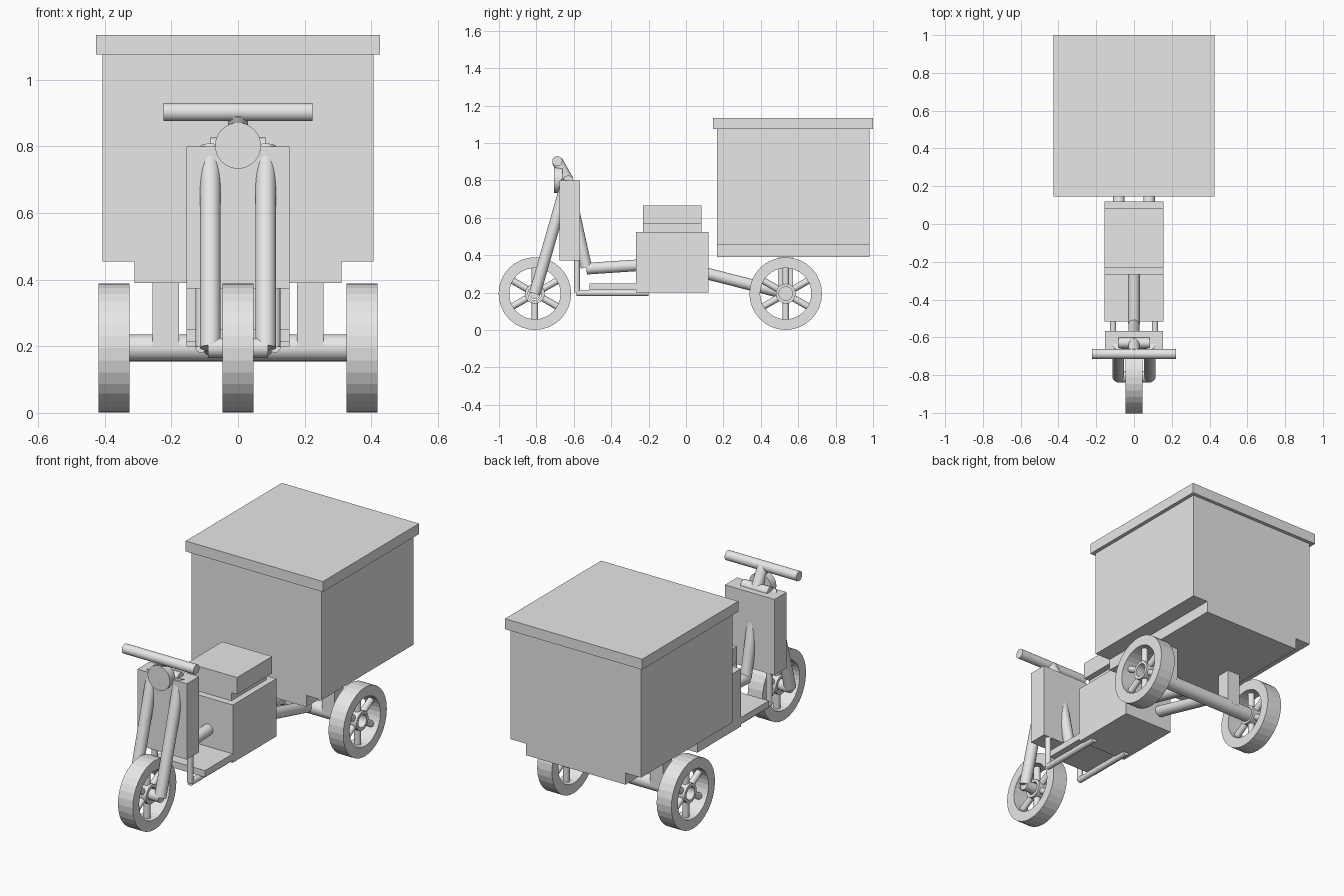
import bpy, bmesh, math
from mathutils import Vector, Matrix

cube = bpy.data.objects.get("Cube")
if cube:
    bpy.data.objects.remove(cube, do_unlink=True)

grey = bpy.data.materials.new("light_grey")
grey.use_nodes = True
grey.diffuse_color = (0.8, 0.8, 0.8, 1)
grey.node_tree.nodes["Principled BSDF"].inputs["Base Color"].default_value = (0.8, 0.8, 0.8, 1)


def finish(name, bm, smooth_angle=0):
    bmesh.ops.recalc_face_normals(bm, faces=bm.faces)
    mesh = bpy.data.meshes.new(name)
    bm.to_mesh(mesh)
    bm.free()
    mesh.materials.append(grey)
    obj = bpy.data.objects.new(name, mesh)
    bpy.context.collection.objects.link(obj)
    if smooth_angle:
        bpy.ops.object.select_all(action='DESELECT')
        obj.select_set(True)
        bpy.context.view_layer.objects.active = obj
        bpy.ops.object.shade_smooth_by_angle(angle=math.radians(smooth_angle))
    return obj


def box(name, low, high):
    low, high = Vector(low), Vector(high)
    bm = bmesh.new()
    bmesh.ops.create_cube(bm, size=1)
    bmesh.ops.scale(bm, vec=high - low, verts=bm.verts)
    bmesh.ops.translate(bm, vec=(low + high) / 2, verts=bm.verts)
    return finish(name, bm)


def add_rod(bm, start, end, radius, sides=32):
    start, end = Vector(start), Vector(end)
    axis = end - start
    turn = axis.to_track_quat('Z', 'Y').to_matrix().to_4x4()
    bmesh.ops.create_cone(bm, cap_ends=True, segments=sides, radius1=radius,
                          radius2=radius, depth=axis.length,
                          matrix=Matrix.Translation((start + end) / 2) @ turn)


def rod(name, start, end, radius):
    bm = bmesh.new()
    add_rod(bm, start, end, radius)
    return finish(name, bm, 40)


def stepped_box(name, wide, narrow, y0, y1, z0, step, z1):
    """Box whose lower side edges are notched inwards."""
    half = [(narrow, z0), (narrow, step), (wide, step), (wide, z1)]
    outline = half + [(-x, z) for x, z in reversed(half)]
    bm = bmesh.new()
    face = bm.faces.new([bm.verts.new((x, y0, z)) for x, z in outline])
    sweep = bmesh.ops.extrude_face_region(bm, geom=[face])
    moved = [v for v in sweep["geom"] if isinstance(v, bmesh.types.BMVert)]
    bmesh.ops.translate(bm, vec=(0, y1 - y0, 0), verts=moved)
    return finish(name, bm)


def add_ring(bm, centre, outer, inner, half_width, sides=32):
    """Square-section ring around the x axis."""
    section = [(outer, -half_width), (outer, half_width),
               (inner, half_width), (inner, -half_width)]
    loops = []
    for i in range(sides):
        a = 2 * math.pi * i / sides
        loops.append([bm.verts.new(centre + Vector((x, r * math.cos(a), r * math.sin(a))))
                      for r, x in section])
    for i in range(sides):
        p, q = loops[i], loops[(i + 1) % sides]
        for j in range(4):
            k = (j + 1) % 4
            bm.faces.new((p[j], p[k], q[k], q[j]))


WHEEL_Z = 0.195
FRONT_Y = -0.808
REAR_Y = 0.533


def wheel(name, x, y):
    centre = Vector((x, y, WHEEL_Z))
    bm = bmesh.new()
    add_ring(bm, centre, 0.194, 0.137, 0.046)
    finish(name + "_tyre", bm)
    bm = bmesh.new()
    add_ring(bm, centre, 0.053, 0.036, 0.03)
    for i in range(6):
        a = math.radians(30 + 60 * i)
        out = Vector((0, math.cos(a), math.sin(a)))
        add_rod(bm, centre + out * 0.045, centre + out * 0.15, 0.018, 16)
    finish(name + "_hub_and_spokes", bm, 40)


# Wheels and axles
wheel("front_wheel", 0, FRONT_Y)
rod("front_axle", (-0.09, FRONT_Y, WHEEL_Z), (0.09, FRONT_Y, WHEEL_Z), 0.03)
rod("rear_axle", (-0.35, REAR_Y, WHEEL_Z), (0.35, REAR_Y, WHEEL_Z), 0.04)

# Paired parts
for side, s in (("left", 1), ("right", -1)):
    wheel(side + "_rear_wheel", s * 0.372, REAR_Y)
    rod(side + "_fork", (s * 0.083, FRONT_Y, WHEEL_Z), (s * 0.083, -0.635, 0.8), 0.031)
    rod(side + "_rear_frame_tube", (s * 0.08, 0.08, 0.31), (s * 0.08, REAR_Y, WHEEL_Z), 0.031)
    rod(side + "_floor_upright", (s * 0.111, -0.583, 0.2), (s * 0.111, -0.583, 0.4), 0.016)
    rod(side + "_floor_rail", (s * 0.111, -0.585, 0.198), (s * 0.111, -0.2, 0.198), 0.017)
    box(side + "_axle_bracket", (s * 0.217 - 0.04, REAR_Y - 0.04, 0.2),
        (s * 0.217 + 0.04, REAR_Y + 0.04, 0.4))

# Steering
rod("handlebar", (-0.223, -0.688, 0.903), (0.223, -0.688, 0.903), 0.027)
rod("handlebar_stem", (0, -0.688, 0.903), (0, -0.63, 0.8), 0.03)
rod("fork_crown", (-0.083, -0.63, 0.798), (0.083, -0.63, 0.798), 0.028)
rod("headlight", (0, -0.705, 0.802), (0, -0.66, 0.802), 0.069)
box("front_shield", (-0.154, -0.675, 0.373), (0.154, -0.567, 0.8))

# Frame and floor
rod("down_tube", (0, -0.635, 0.8), (0, -0.533, 0.335), 0.03)
rod("centre_tube", (0, -0.532, 0.328), (0, -0.2, 0.35), 0.031)
box("floorboard", (-0.155, -0.515, 0.213), (0.155, -0.26, 0.25))

# Seat
box("seat_base", (-0.155, -0.268, 0.2), (0.155, 0.12, 0.525))
stepped_box("seat", 0.155, 0.12, -0.23, 0.082, 0.525, 0.57, 0.665)

# Cargo box
stepped_box("cargo_box", 0.406, 0.31, 0.165, 0.98, 0.39, 0.455, 1.08)
box("cargo_lid", (-0.427, 0.145, 1.076), (0.427, 1.0, 1.135))
